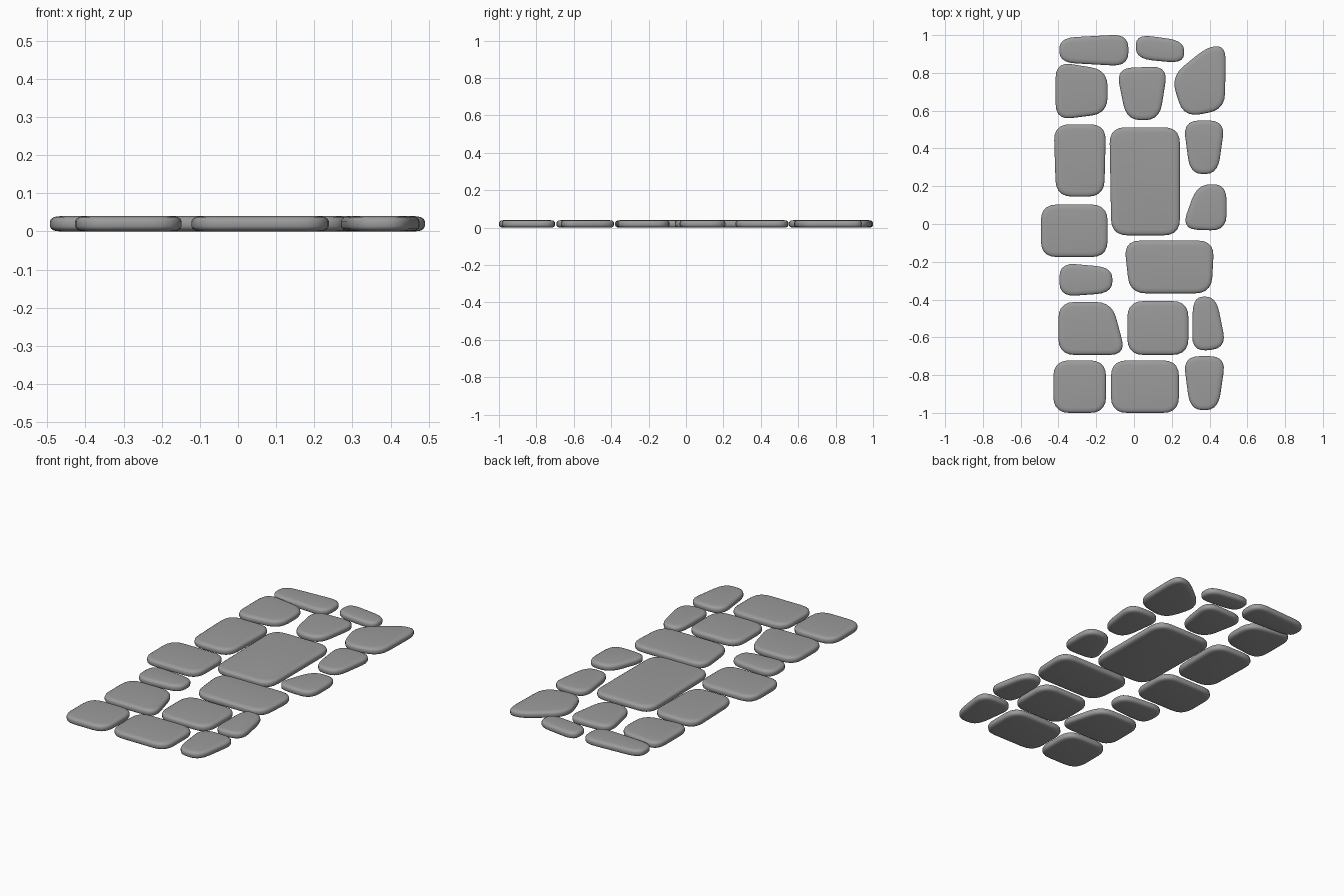
import bpy, bmesh
from mathutils import Vector

if "Cube" in bpy.data.objects:
    bpy.data.objects.remove(bpy.data.objects["Cube"])

HEIGHT = 0.04
# edge profile of every stone: (inset, z), bottom to top
RIM = [(0.026, 0.0), (0.011, 0.002), (0.003, 0.007), (0.0, 0.013),
       (0.0, 0.027), (0.003, 0.033), (0.011, 0.038), (0.026, HEIGHT)]

grey = bpy.data.materials.new("stone_grey")
grey.diffuse_color = (0.33, 0.33, 0.33, 1)
grey.use_nodes = True
grey.node_tree.nodes["Principled BSDF"].inputs["Base Color"].default_value = grey.diffuse_color


def rounded(corners, cut=0.085, steps=5):
    """Outline of a polygon with softly curved corners."""
    pts, n = [], len(corners)
    for i, c in enumerate(corners):
        a, b = corners[i - 1] - c, corners[(i + 1) % n] - c
        p = c + a.normalized() * min(cut, a.length * 0.42)
        q = c + b.normalized() * min(cut, b.length * 0.42)
        for s in range(steps + 1):
            t = s / steps
            u, v, w = (1 - t) ** 2, t * t, 1.9 * t * (1 - t)
            pts.append((p * u + c * w + q * v) / (u + v + w))
    return pts


def stone(name, x0, x1, y0, y1, bl=(0, 0), br=(0, 0), tr=(0, 0), tl=(0, 0), extra=None):
    """Flat stone in a box; bl/br/tr/tl shift its corners, extra adds one on the back side."""
    base = [(x0, y0), (x1, y0), (x1, y1), (x0, y1)]
    corners = [Vector(p) + Vector(d) for p, d in zip(base, (bl, br, tr, tl))]
    if extra:
        corners.insert(3, Vector(extra))
    outline = rounded(corners)
    n = len(outline)
    normals = []
    for i in range(n):
        d = outline[(i + 1) % n] - outline[i - 1]
        normals.append(Vector((d.y, -d.x)).normalized())
    bm = bmesh.new()
    rings = [[bm.verts.new((*(p - k * inset), z)) for p, k in zip(outline, normals)]
             for inset, z in RIM]
    for lo, hi in zip(rings, rings[1:]):
        for i in range(n):
            j = (i + 1) % n
            bm.faces.new((lo[i], lo[j], hi[j], hi[i]))
    bm.faces.new(rings[-1])
    bm.faces.new(rings[0][::-1])
    for f in bm.faces:
        f.smooth = True
    me = bpy.data.meshes.new(name)
    bm.to_mesh(me)
    bm.free()
    me.materials.append(grey)
    bpy.context.collection.objects.link(bpy.data.objects.new(name, me))


# back row
stone("back_stone_left", -.395, -.03, .835, 1.0, bl=(0, .02), tr=(0, .005), tl=(0, -.015))
stone("back_stone_right", .01, .265, .85, 1.0, bl=(0, .025), tr=(0, -.03), tl=(0, .005))
# second row
stone("second_row_left", -.415, -.14, .555, .85, br=(0, .03), tr=(0, -.035), tl=(0, .01), bl=(0, -.005))
stone("second_row_middle", -.095, .18, .55, .835, bl=(.055, 0), br=(-.045, 0), tl=(0, -.01))
stone("second_row_right", .195, .487, .57, .955, bl=(.068, -.005), br=(-.007, .035),
      tr=(0, -.015), tl=(0, -.175), extra=(.39, .94))
# middle area around the large slab
stone("large_slab", -.13, .243, -.06, .512, bl=(.01, 0))
stone("middle_left_tall", -.425, -.148, .145, .528, bl=(.012, 0), br=(-.01, 0))
stone("middle_left_wide", -.493, -.14, -.175, .103)
stone("middle_right_upper", .26, .483, .265, .548, bl=(.037, 0), br=(-.04, 0))
stone("middle_right_lower", .25, .49, -.037, .21, bl=(0, .01), tr=(0, 0), tl=(.085, 0))
stone("wide_slab", -.053, .425, -.367, -.088, bl=(.03, 0), br=(-.015, 0))
stone("small_left", -.395, -.115, -.385, -.205, br=(0, .02), tr=(0, -.025))
# third row from the front
stone("front_second_left", -.40, -.042, -.693, -.413, tr=(-.075, 0))
stone("front_second_middle", -.035, .288, -.693, -.408)
stone("front_second_right", .307, .49, -.677, -.385, br=(0, .02), tr=(-.055, 0), tl=(.005, 0))
# front row
stone("front_left", -.427, -.148, -1.0, -.722)
stone("front_middle", -.122, .238, -1.0, -.722)
stone("front_right", .26, .487, -.985, -.7, bl=(.037, 0), br=(-.042, 0))
